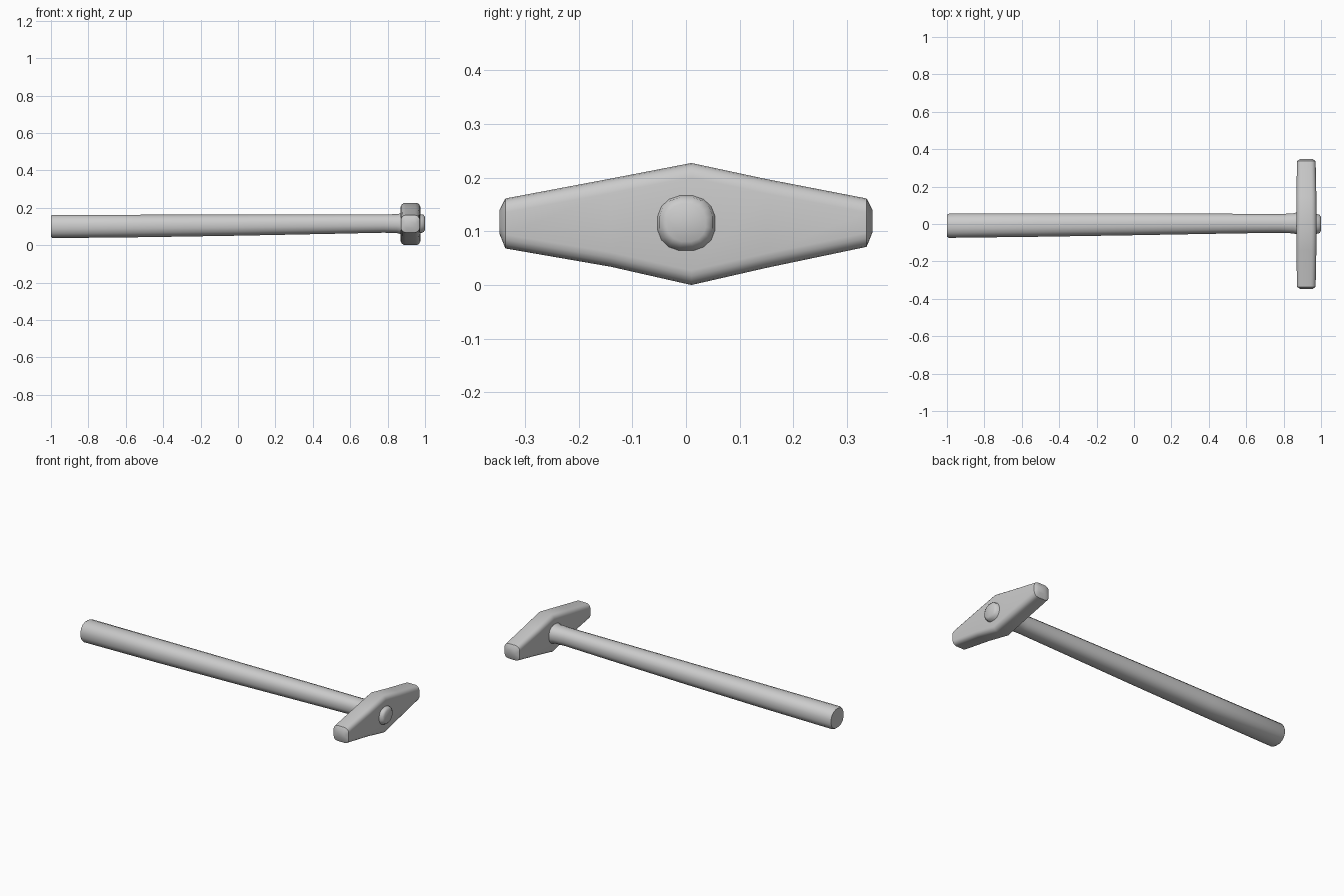
import bpy, bmesh, math

if "Cube" in bpy.data.objects:
    bpy.data.objects.remove(bpy.data.objects["Cube"])


def loft(name, rings, angle):
    """Skin a list of equal-length point rings and cap both ends."""
    bm = bmesh.new()
    rows = [[bm.verts.new(p) for p in ring] for ring in rings]
    n = len(rows[0])
    for a, b in zip(rows, rows[1:]):
        for i in range(n):
            j = (i + 1) % n
            bm.faces.new((a[i], a[j], b[j], b[i]))
    bm.faces.new(rows[0])
    bm.faces.new(rows[-1])
    bmesh.ops.recalc_face_normals(bm, faces=bm.faces)
    mesh = bpy.data.meshes.new(name)
    bm.to_mesh(mesh)
    bm.free()
    ob = bpy.data.objects.new(name, mesh)
    bpy.context.collection.objects.link(ob)
    bpy.ops.object.select_all(action='DESELECT')
    ob.select_set(True)
    bpy.context.view_layer.objects.active = ob
    bpy.ops.object.shade_smooth_by_angle(angle=math.radians(angle))
    return ob


def oval(x, y0, y1, z0, z1, sides=16):
    """Slightly squared oval across the handle."""
    def squash(v):
        return math.copysign(abs(v) ** 0.88, v)
    ring = []
    for i in range(sides):
        t = math.tau * (i + 0.5) / sides
        c = math.cos(t) / math.cos(math.pi / sides)
        s = math.sin(t) / math.cos(math.pi / sides)
        ring.append((x, (y0 + y1) / 2 + (y1 - y0) / 2 * squash(c),
                     (z0 + z1) / 2 + (z1 - z0) / 2 * squash(s)))
    return ring


def rounded_box(y, x0, x1, z0, z1, r, steps=4):
    """Rounded rectangle across the head."""
    ring = []
    corners = ((x1 - r, z1 - r), (x0 + r, z1 - r), (x0 + r, z0 + r), (x1 - r, z0 + r))
    for k, (cx, cz) in enumerate(corners):
        for i in range(steps + 1):
            t = math.pi / 2 * (k + i / steps)
            ring.append((cx + r * math.cos(t), y, cz + r * math.sin(t)))
    return ring


# Tapered handle, flaring into the head and ending in a domed tip
handle = [
    (-1.0, -0.068, 0.050, 0.044, 0.157),
    (-0.99, -0.074, 0.055, 0.038, 0.162),
    (-0.5, -0.068, 0.057, 0.043, 0.163),
    (0.0, -0.060, 0.057, 0.051, 0.164),
    (0.5, -0.051, 0.055, 0.061, 0.165),
    (0.78, -0.047, 0.053, 0.067, 0.165),
    (0.85, -0.050, 0.057, 0.065, 0.166),
    (0.88, -0.058, 0.064, 0.057, 0.173),
    (0.965, -0.058, 0.060, 0.058, 0.172),
    (0.978, -0.052, 0.053, 0.065, 0.165),
    (0.992, -0.049, 0.050, 0.070, 0.163),
    (1.0, -0.036, 0.037, 0.081, 0.151),
]
loft("handle", [oval(*s) for s in handle], 50)

# Double-ended head tapering from a central ridge to blunt faces
head = [
    (-0.347, 0.889, 0.955, 0.095, 0.140, 0.018),
    (-0.336, 0.871, 0.971, 0.068, 0.161, 0.026),
    (-0.14, 0.869, 0.975, 0.034, 0.198, 0.027),
    (0.01, 0.869, 0.976, 0.000, 0.227, 0.027),
    (0.15, 0.869, 0.975, 0.032, 0.197, 0.027),
    (0.336, 0.871, 0.971, 0.071, 0.161, 0.026),
    (0.347, 0.889, 0.955, 0.098, 0.140, 0.018),
]
loft("hammer_head", [rounded_box(*s) for s in head], 50)
